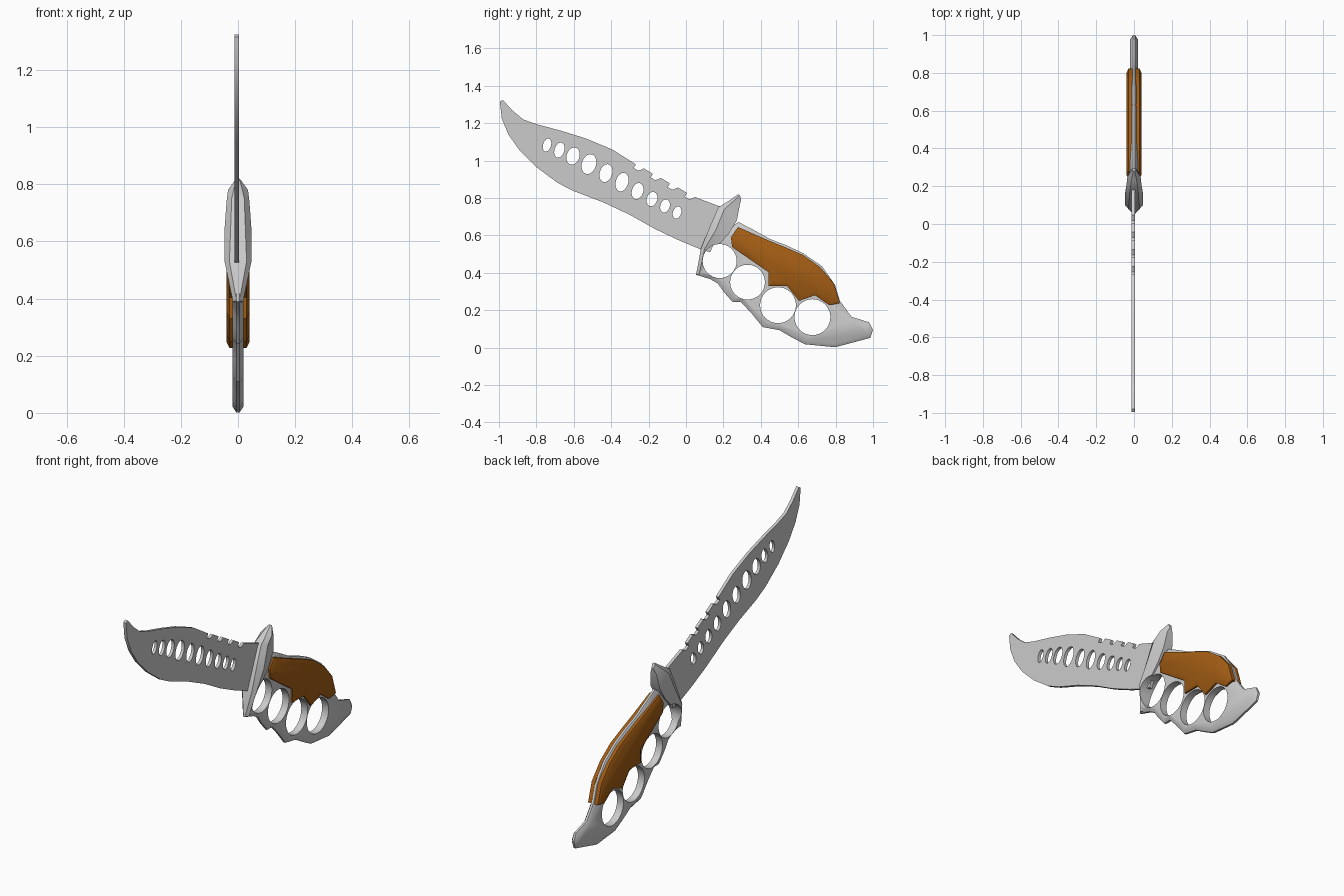
import bpy, bmesh, math
from mathutils import Matrix, Vector

if "Cube" in bpy.data.objects:
    bpy.data.objects.remove(bpy.data.objects["Cube"])


def finish(name, bm):
    bmesh.ops.recalc_face_normals(bm, faces=bm.faces)
    me = bpy.data.meshes.new(name)
    bm.to_mesh(me)
    bm.free()
    ob = bpy.data.objects.new(name, me)
    bpy.context.collection.objects.link(ob)
    return ob


def prism(name, pts, x0, x1, inset=0, rise=0, caps=(-1, 1)):
    """Extrude a (y, z) outline from x0 to x1, then bevel the chosen side caps outward."""
    bm = bmesh.new()
    base = bm.faces.new([bm.verts.new((x0, y, z)) for y, z in pts])
    ext = bmesh.ops.extrude_face_region(bm, geom=[base], use_keep_orig=True)
    for v in ext["geom"]:
        if isinstance(v, bmesh.types.BMVert):
            v.co.x = x1
    bmesh.ops.recalc_face_normals(bm, faces=bm.faces)
    if inset:
        bm.normal_update()
        for f in [f for f in bm.faces if abs(f.normal.x) > 0.9]:
            if round(f.normal.x) in caps:
                bmesh.ops.inset_region(bm, faces=[f], thickness=inset, depth=rise,
                                       use_even_offset=True)
    return finish(name, bm)


def hole_cutter(name, holes, tilt):
    """Elliptical rods along x: (y, z, radius_y, radius_z)."""
    bm = bmesh.new()
    for y, z, ry, rz in holes:
        m = (Matrix.Translation((0, y, z)) @ Matrix.Rotation(tilt, 4, 'X')
             @ Matrix.Diagonal((1, ry, rz, 1)) @ Matrix.Rotation(math.pi / 2, 4, 'Y'))
        bmesh.ops.create_cone(bm, cap_ends=True, segments=32, radius1=1, radius2=1,
                              depth=0.4, matrix=m)
    ob = finish(name, bm)
    ob.hide_render = True
    return ob


def activate(ob):
    bpy.ops.object.select_all(action='DESELECT')
    ob.select_set(True)
    bpy.context.view_layer.objects.active = ob


def cut(ob, cutter):
    activate(ob)
    mod = ob.modifiers.new("holes", 'BOOLEAN')
    mod.operation, mod.solver, mod.object = 'DIFFERENCE', 'EXACT', cutter
    bpy.ops.object.modifier_apply(modifier=mod.name)


def smooth(ob, deg=30):
    activate(ob)
    bpy.ops.object.shade_smooth_by_angle(angle=math.radians(deg))


# Blade: spine with four saw notches, then the belly back to the tip
spine = [(-.995, 1.315), (-.98, 1.325), (-.93, 1.27), (-.87, 1.22), (-.80, 1.195),
         (-.67, 1.16), (-.54, 1.12), (-.395, 1.06)]
for i in range(4):
    y, z = -.268 + .091 * i, .98 - .051 * i
    spine += [(y, z), (y - .012, z - .02), (y + .014, z - .034), (y + .043, z - .022)]
belly = [(.22, .74), (.13, .51), (.075, .527), (-.03, .57), (-.165, .634), (-.30, .71),
         (-.445, .778), (-.60, .837), (-.685, .88), (-.80, .965), (-.89, 1.055),
         (-.95, 1.14), (-.985, 1.225)]
blade = prism("blade", spine + belly, -.013, .004)
blade_holes = [(-.743, 1.083, .021, .036), (-.677, 1.056, .026, .041),
               (-.604, 1.024, .034, .047), (-.519, .981, .038, .054),
               (-.428, .933, .033, .049), (-.342, .885, .033, .051),
               (-.259, .837, .030, .044), (-.182, .794, .028, .039),
               (-.112, .757, .025, .036), (-.048, .722, .022, .033)]
blade_cutter = hole_cutter("blade_hole_cutter", blade_holes, -.3)
cut(blade, blade_cutter)
smooth(blade)

# Knuckle frame: tang, finger rims and pommel in one bevelled plate
frame_pts = [(.085, .527), (.053, .39), (.13, .366), (.17, .343), (.20, .30), (.25, .243),
             (.295, .243), (.353, .18), (.41, .11), (.50, .093), (.567, .054), (.636, .018),
             (.797, .002), (.985, .052), (1.0, .095), (.98, .135), (.885, .165),
             (.823, .25), (.797, .335), (.727, .435), (.626, .505), (.535, .548),
             (.45, .58), (.364, .628), (.28, .672)]
frame = prism("knuckle_frame", frame_pts, -.006, .006, inset=.02, rise=.014)

# Guard: loft of six-sided sections (front y z, middle y z, back y z, three half widths)
sections = [(.055, .392, .07, .39, .09, .385, .005, .018, .010),
            (.08, .53, .10, .53, .17, .545, .030, .047, .030),
            (.125, .64, .16, .63, .23, .61, .026, .048, .030),
            (.172, .75, .205, .74, .272, .68, .022, .040, .028),
            (.23, .786, .25, .78, .288, .765, .014, .035, .018),
            (.280, .82, .287, .815, .295, .795, .004, .010, .006)]
bm = bmesh.new()
rings = []
for fy, fz, my, mz, by, bz, wf, wm, wb in sections:
    co = [(-wf, fy, fz), (wf, fy, fz), (wm, my, mz), (wb, by, bz), (-wb, by, bz), (-wm, my, mz)]
    rings.append([bm.verts.new(c) for c in co])
for a, b in zip(rings, rings[1:]):
    for i in range(6):
        j = (i + 1) % 6
        bm.faces.new((a[i], a[j], b[j], b[i]))
bm.faces.new(rings[0])
bm.faces.new(rings[-1])
guard = finish("guard", bm)

# Finger holes through the frame and the foot of the guard
finger_holes = [(.18, .463, .091, .091), (.329, .35, .093, .093),
                (.492, .227, .096, .096), (.676, .163, .096, .096)]
finger_cutter = hole_cutter("finger_hole_cutter", finger_holes, 0)
for ob in (frame, guard):
    cut(ob, finger_cutter)
    smooth(ob, 38)

# Brown grip scales on both sides
brown = bpy.data.materials.new("brown_grip")
brown.diffuse_color = (.37, .11, .007, 1)
brown.use_nodes = True
brown.node_tree.nodes["Principled BSDF"].inputs["Base Color"].default_value = brown.diffuse_color
scale_pts = [(.278, .645), (.24, .59), (.247, .537), (.315, .49), (.44, .404), (.44, .33),
             (.54, .33), (.604, .25), (.69, .28), (.765, .227), (.823, .238), (.79, .345),
             (.717, .43), (.626, .495), (.53, .537), (.43, .578)]
for side, label in ((1, "right"), (-1, "left")):
    scale = prism("grip_scale_" + label, scale_pts, .009 * side, .03 * side,
                  inset=.022, rise=.011, caps=(side,))
    scale.data.materials.append(brown)
    smooth(scale)

for c in (blade_cutter, finger_cutter):
    bpy.data.objects.remove(c)
